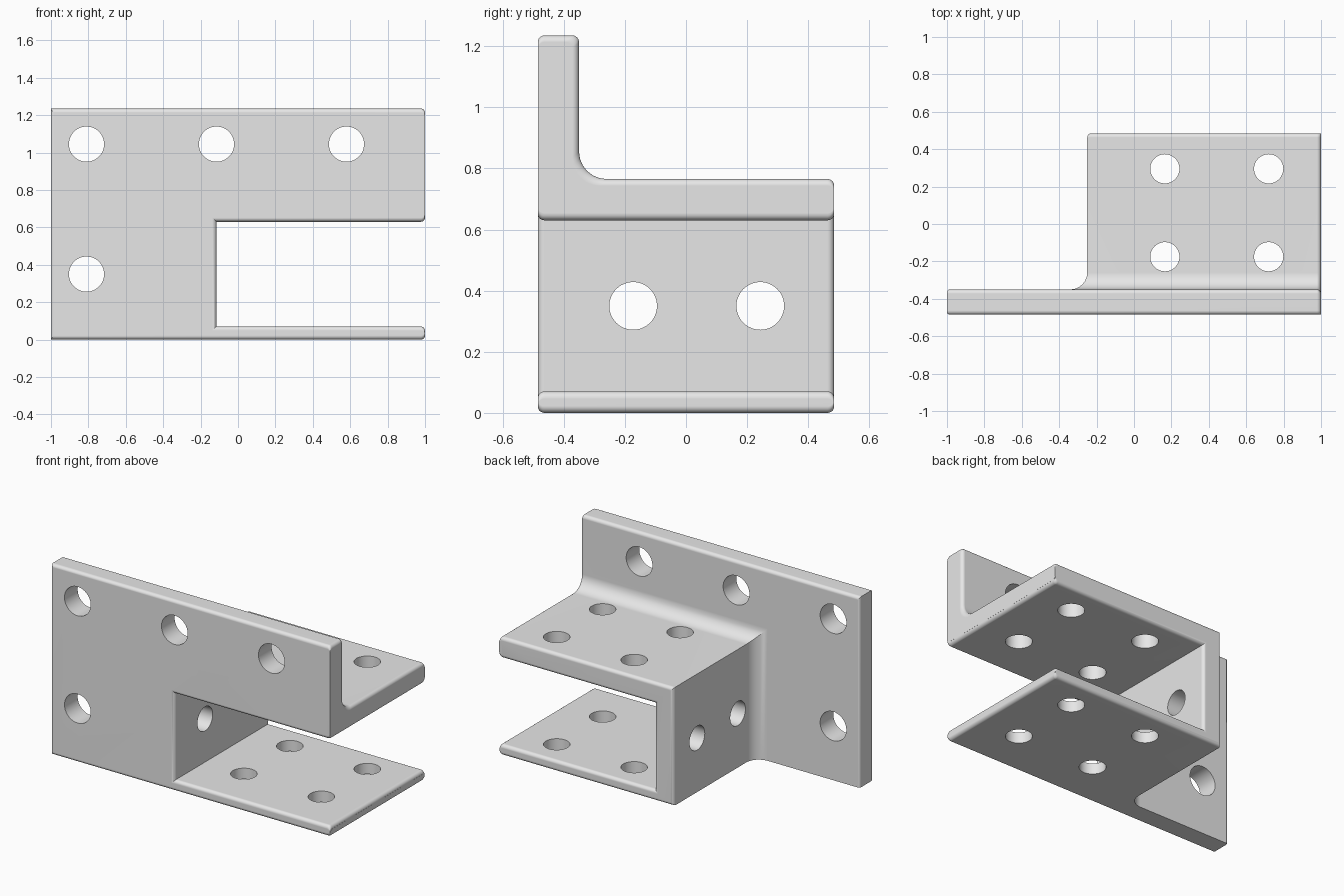
import bpy, bmesh, math
from mathutils import Vector, Matrix

cube = bpy.data.objects.get("Cube")
if cube:
    bpy.data.objects.remove(cube, do_unlink=True)

STEPS = 6
ROUND = 0.022                                  # edge rounding
FILLET = 0.09                                  # inner fillet between plate and block
HALF, DEPTH = 1.0, 0.485                       # half width, half depth
PLATE_BACK, BLOCK_SIDE, WALL_IN = -0.35, -0.25, -0.115
TOP, SHELF_TOP, SHELF_UNDER, BASE_TOP = 1.235, 0.765, 0.63, 0.07

steel = bpy.data.materials.new("Grey steel")
steel.use_nodes = True
grey = (0.8, 0.8, 0.8, 1)
steel.diffuse_color = grey
steel.node_tree.nodes["Principled BSDF"].inputs["Base Color"].default_value = grey


def rounded(corners):
    """Outline from (u, v, radius) corners, each replaced by an arc."""
    out = []
    for i, (u, v, r) in enumerate(corners):
        p = Vector((u, v))
        if not r:
            out.append(p)
            continue
        a = (Vector(corners[i - 1][:2]) - p).normalized()
        b = (Vector(corners[(i + 1) % len(corners)][:2]) - p).normalized()
        centre = p + (a + b) * r               # all corners are square
        for k in range(STEPS + 1):
            t = k / STEPS * math.pi / 2
            out.append(centre - b * r * math.cos(t) - a * r * math.sin(t))
    return out


def loft(name, sections, place):
    """Solid through (position, outline) sections; place maps (u, v, w) to 3D."""
    bm = bmesh.new()
    rings = [[bm.verts.new(place(p.x, p.y, w)) for p in pts] for w, pts in sections]
    for lo, hi in zip(rings, rings[1:]):
        for i in range(len(lo)):
            bm.faces.new((lo[i - 1], lo[i], hi[i], hi[i - 1]))
    bm.faces.new(rings[0])
    bm.faces.new(rings[-1])
    return finish(name, bm)


def finish(name, bm):
    bmesh.ops.recalc_face_normals(bm, faces=bm.faces)
    mesh = bpy.data.meshes.new(name)
    bm.to_mesh(mesh)
    bm.free()
    mesh.materials.append(steel)
    obj = bpy.data.objects.new(name, mesh)
    bpy.context.collection.objects.link(obj)
    return obj


def drill(centre, axis, radius, length):
    bm = bmesh.new()
    turn = Vector((0, 0, 1)).rotation_difference(Vector(axis)).to_matrix().to_4x4()
    bmesh.ops.create_cone(bm, cap_ends=True, segments=48, radius1=radius, radius2=radius,
                          depth=length, matrix=Matrix.Translation(centre) @ turn)
    return finish("hole_cutter", bm)


def combine(obj, tool, operation):
    tool.hide_render = True
    mod = obj.modifiers.new("cut", "BOOLEAN")
    mod.operation, mod.solver, mod.object = operation, "EXACT", tool
    bpy.context.view_layer.objects.active = obj
    bpy.ops.object.modifier_apply(modifier=mod.name)
    bpy.data.objects.remove(tool, do_unlink=True)


def quarter():
    """Inset and remaining distance along a rounded edge."""
    for k in range(STEPS + 1):
        t = k / STEPS * math.pi / 2
        yield ROUND * (1 - math.cos(t)), ROUND * (1 - math.sin(t))


# Side profile: upright plate and deep block, rounded off towards the open end
def side(d):
    return rounded([(-DEPTH, d, ROUND), (DEPTH, d, ROUND),
                    (DEPTH, SHELF_TOP - d, ROUND),
                    (PLATE_BACK - d, SHELF_TOP - d, FILLET),
                    (PLATE_BACK - d, TOP - d, ROUND), (-DEPTH, TOP - d, ROUND)])


ends = [(HALF - rest, side(d)) for d, rest in quarter()]
bracket = loft("mounting_bracket", [(-HALF, side(0))] + ends,
               lambda u, v, w: (w, u, v))

# Plan profile trims the block away beside the wall and leaves the second fillet
plan = rounded([(-HALF, -DEPTH, 0.015), (HALF + 0.1, -DEPTH - 0.0, 0),
                (HALF + 0.1, DEPTH + 0.0, 0), (BLOCK_SIDE, DEPTH, ROUND),
                (BLOCK_SIDE, PLATE_BACK, FILLET), (-HALF, PLATE_BACK, 0.015)])
combine(bracket, loft("plan_cutter", [(-0.1, plan), (TOP + 0.1, plan)],
                      lambda u, v, w: (u, v, w)), "INTERSECT")


# Channel opening, flared at its mouth and at both faces
def channel(o):
    low, high, left, end = BASE_TOP - o, SHELF_UNDER + o, WALL_IN - o, HALF - 0.0005
    lip = ROUND + 0.001
    return rounded([(left, low, 0), (end, low, ROUND), (end, low - lip, 0),
                    (end + 0.2, low - lip, 0), (end + 0.2, high + lip, 0),
                    (end, high + lip, 0), (end, high, ROUND), (left, high, 0)])


back = [(DEPTH - rest, channel(d)) for d, rest in quarter()]
back.append((DEPTH + 0.1, channel(ROUND)))
front = [(-w, pts) for w, pts in reversed(back)]
combine(bracket, loft("channel_cutter", front + back, lambda u, v, w: (u, w, v)),
        "DIFFERENCE")

# Screw holes: plate, shelves, wall
for x, z in ((-0.81, 1.045), (-0.115, 1.045), (0.58, 1.045), (-0.81, 0.35)):
    combine(bracket, drill((x, -0.42, z), (0, 1, 0), 0.094, 0.3), "DIFFERENCE")
for x in (0.165, 0.72):
    for y in (-0.175, 0.295):
        combine(bracket, drill((x, y, 0.4), (0, 0, 1), 0.078, 1.2), "DIFFERENCE")
for y in (-0.173, 0.243):
    combine(bracket, drill((-0.18, y, 0.35), (1, 0, 0), 0.078, 0.4), "DIFFERENCE")

# Smooth rounded edges, crisp flat faces
bpy.ops.object.select_all(action="DESELECT")
bracket.select_set(True)
bpy.context.view_layer.objects.active = bracket
bpy.ops.object.shade_smooth_by_angle(angle=math.radians(30))
weighted = bracket.modifiers.new("even_shading", "WEIGHTED_NORMAL")
weighted.keep_sharp = True
